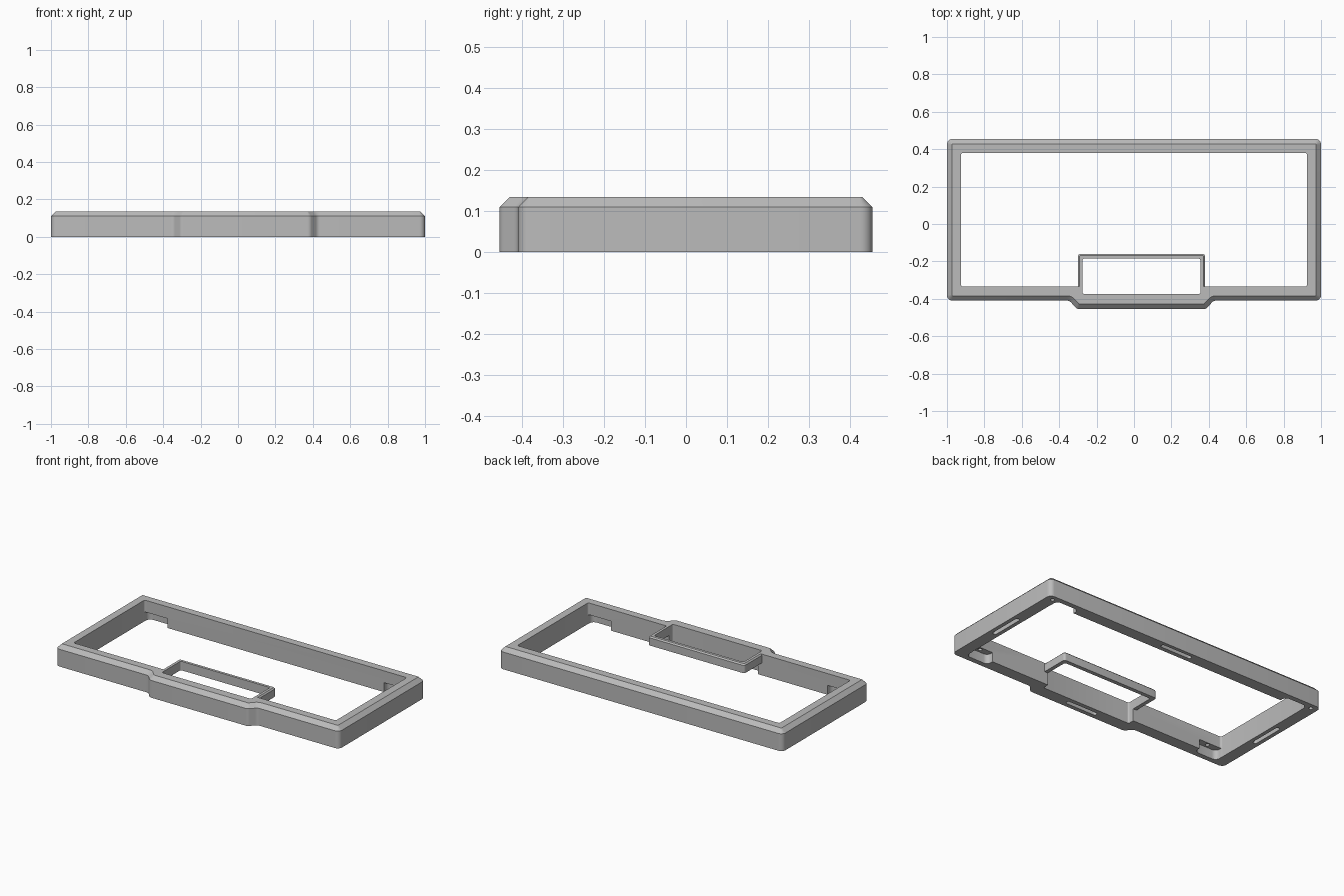
import bpy, bmesh, math
from mathutils import Vector

if "Cube" in bpy.data.objects:
    bpy.data.objects.remove(bpy.data.objects["Cube"])

HEIGHT, CHAMFER_Z, CHAMFER = 0.135, 0.11, 0.026

grey = bpy.data.materials.new("mid grey")
grey.use_nodes = True
grey.diffuse_color = (0.5, 0.5, 0.5, 1)
grey.node_tree.nodes["Principled BSDF"].inputs["Base Color"].default_value = (0.5, 0.5, 0.5, 1)


def rounded(points, radius, inset=0, steps=6):
    """Inset a counter-clockwise outline and round its corners."""
    pts = [Vector(p) for p in points]
    n = len(pts)
    moved, turns = [], []
    for i, p in enumerate(pts):
        a = (p - pts[i - 1]).normalized()
        b = (pts[(i + 1) % n] - p).normalized()
        na, nb = Vector((-a.y, a.x)), Vector((-b.y, b.x))
        moved.append(p + (na + nb) * inset / (1 + na.dot(nb)))
        turns.append((a, b, na, math.atan2(a.cross(b), a.dot(b))))
    loop = []
    for p, (a, b, na, turn) in zip(moved, turns):
        side = math.copysign(1, turn)
        r = max(radius - side * inset, 0.005)
        start = p - a * r * math.tan(abs(turn) / 2)
        centre = start + na * side * r
        for k in range(steps + 1):
            t = turn * k / steps
            d = start - centre
            loop.append(centre + Vector((d.x * math.cos(t) - d.y * math.sin(t),
                                         d.x * math.sin(t) + d.y * math.cos(t))))
    return loop


def loft(name, layers):
    """Solid through stacked (outline, z) layers."""
    bm = bmesh.new()
    rings = [[bm.verts.new((p.x, p.y, z)) for p in loop] for loop, z in layers]
    for low, high in zip(rings, rings[1:]):
        for i in range(len(low)):
            j = (i + 1) % len(low)
            bm.faces.new((low[i], low[j], high[j], high[i]))
    bm.faces.new(rings[0][::-1])
    bm.faces.new(rings[-1])
    mesh = bpy.data.meshes.new(name)
    bm.to_mesh(mesh)
    bm.free()
    mesh.materials.append(grey)
    obj = bpy.data.objects.new(name, mesh)
    bpy.context.collection.objects.link(obj)
    return obj


def rect(x0, x1, y0, y1):
    return [(x0, y0), (x1, y0), (x1, y1), (x0, y1)]


def block(name, x0, x1, y0, y1, z0, z1, radius):
    loop = rounded(rect(x0, x1, y0, y1), radius)
    return loft(name, [(loop, z0), (loop, z1)])


def combine(target, tool, operation="DIFFERENCE"):
    mod = target.modifiers.new("cut", "BOOLEAN")
    mod.operation, mod.object, mod.solver = operation, tool, "EXACT"
    bpy.context.view_layer.objects.active = target
    bpy.ops.object.modifier_apply(modifier=mod.name)
    bpy.data.objects.remove(tool)


# Outer body with a raised front bump and chamfered top edge
outline = [(-1, -0.41), (-0.345, -0.41), (-0.305, -0.455), (0.385, -0.455),
           (0.425, -0.41), (1, -0.41), (1, 0.455), (-1, 0.455)]
edge = rounded(outline, 0.03)
frame = loft("case_frame", [(edge, 0), (edge, CHAMFER_Z),
                            (rounded(outline, 0.03, CHAMFER), HEIGHT)])

# Main opening
combine(frame, block("opening", -0.925, 0.925, -0.335, 0.38, -0.1, 0.3, 0.012))

# Thin frame around the small window
window = rect(-0.3, 0.38, -0.36, -0.16)
rim = rounded(window, 0.015)
rim_frame = loft("window_frame", [(rim, 0.078), (rim, HEIGHT - 0.008),
                                  (rounded(window, 0.015, 0.008), HEIGHT)])
combine(frame, rim_frame, "UNION")
combine(frame, block("window", -0.275, 0.355, -0.375, -0.185, -0.1, 0.3, 0.01))

# Corner pockets under the front and back rails, with screw holes
for sx in (-1, 1):
    xs = sorted((sx * 0.924, sx * 0.765))
    for y0, y1 in ((-0.378, -0.28), (0.325, 0.423)):
        combine(frame, block("pocket", *xs, y0, y1, -0.1, 0.06, 0.03))
        y_hole = -0.355 if y0 < 0 else 0.4
        for x, y, z in ((0.84, y_hole, 0.1), (0.955, math.copysign(0.42, y0) - (0.045 if y0 < 0 else 0) + 0.0, 0.08)):
            combine(frame, block("screw_hole", sx * x - 0.012, sx * x + 0.012,
                                 y - 0.012, y + 0.012, -0.1, z, 0.0119))

# Long slots in the underside of each rail
for x, y, w, d in ((0.04, 0.42, 0.11, 0.013), (0.04, -0.415, 0.11, 0.013),
                   (-0.962, 0.02, 0.013, 0.11), (0.962, 0.02, 0.013, 0.11)):
    combine(frame, block("slot", x - w, x + w, y - d, y + d, -0.1, 0.05, 0.012))

# Smooth rounded corners, keep hard edges
bpy.ops.object.select_all(action="DESELECT")
frame.select_set(True)
bpy.context.view_layer.objects.active = frame
bpy.ops.object.shade_smooth_by_angle(angle=math.radians(30))
